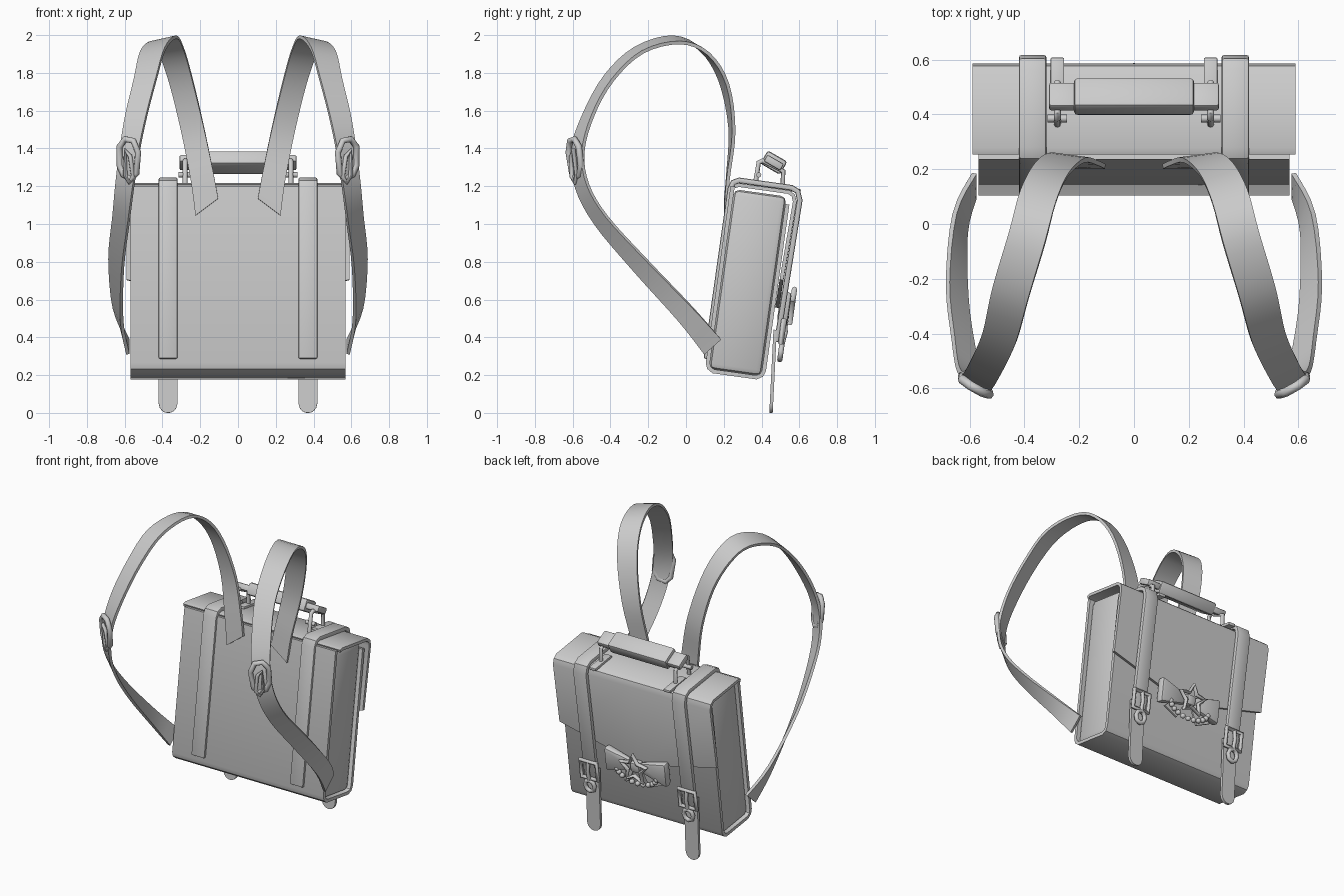
import bpy, bmesh, math
from mathutils import Matrix, Vector

cube = bpy.data.objects.get("Cube")
if cube:
    bpy.data.objects.remove(cube, do_unlink=True)

grey = bpy.data.materials.new("plain_grey")
grey.use_nodes = True
grey.diffuse_color = (0.6, 0.6, 0.6, 1)
grey.node_tree.nodes["Principled BSDF"].inputs["Base Color"].default_value = (0.6, 0.6, 0.6, 1)

WORLD = Matrix.Identity(4)
# Leaning frame of the bag: x across, y depth from the front panel, z height
BAG = Matrix.Translation((0, 0.11, 0.225)) @ Matrix.Rotation(math.radians(-8), 4, 'X')
SIDES = (("left", 1), ("right", -1))


def finish(name, data, frame, thick=0, bevel=0, angle=35):
    """Place an object, apply its modifiers and shade it."""
    ob = bpy.data.objects.new(name, data)
    bpy.context.collection.objects.link(ob)
    ob.matrix_world = frame
    if thick:
        mod = ob.modifiers.new("thickness", 'SOLIDIFY')
        mod.thickness, mod.offset = thick, 0
    if bevel:
        mod = ob.modifiers.new("rounding", 'BEVEL')
        mod.width, mod.segments = bevel, 2
        mod.limit_method = 'ANGLE'
        mod.angle_limit = math.radians(50)
    bpy.ops.object.select_all(action='DESELECT')
    ob.select_set(True)
    bpy.context.view_layer.objects.active = ob
    bpy.ops.object.convert(target='MESH')
    ob = bpy.context.view_layer.objects.active
    bm = bmesh.new()
    bm.from_mesh(ob.data)
    bmesh.ops.recalc_face_normals(bm, faces=bm.faces)
    bm.to_mesh(ob.data)
    bm.free()
    ob.data.materials.clear()
    ob.data.materials.append(grey)
    bpy.ops.object.shade_smooth_by_angle(angle=math.radians(angle))
    return ob


def sheet(name, rows, thick, frame=BAG, bevel=0):
    """Thick sheet through rows of points."""
    bm = bmesh.new()
    grid = [[bm.verts.new(p) for p in row] for row in rows]
    for a, b in zip(grid, grid[1:]):
        for i in range(len(a) - 1):
            bm.faces.new((a[i], a[i + 1], b[i + 1], b[i]))
    mesh = bpy.data.meshes.new(name)
    bm.to_mesh(mesh)
    bm.free()
    return finish(name, mesh, frame, thick, bevel)


def band(name, path, x, half, thick, bevel=0):
    """Strip of constant width following a side profile."""
    return sheet(name, [[(x - half, u, w), (x + half, u, w)] for u, w in path], thick, BAG, bevel)


def box(name, centre, size, frame=BAG, bevel=0.01, flare=None):
    """Rounded box; flare scales the section of its +x or -x end."""
    bm = bmesh.new()
    bmesh.ops.create_cube(bm, size=1)
    for v in bm.verts:
        if flare and v.co.x * flare < 0:
            v.co.y *= 0.6
            v.co.z *= 0.4
        v.co = Vector(a * b for a, b in zip(v.co, size))
    mesh = bpy.data.meshes.new(name)
    bm.to_mesh(mesh)
    bm.free()
    return finish(name, mesh, frame @ Matrix.Translation(centre), 0, bevel)


def tube(name, points, radius, frame=BAG, closed=True):
    """Round bar along a polyline."""
    curve = bpy.data.curves.new(name, 'CURVE')
    curve.dimensions = '3D'
    curve.bevel_depth, curve.bevel_resolution = radius, 2
    curve.use_fill_caps = True
    line = curve.splines.new('POLY')
    line.points.add(len(points) - 1)
    for p, co in zip(line.points, points):
        p.co = (*co, 1)
    line.use_cyclic_u = closed
    return finish(name, curve, frame, angle=50)


def spline(keys, steps=4):
    """Catmull-Rom interpolation of equal-length tuples."""
    out = []
    for i in range(len(keys) - 1):
        quad = [keys[min(max(i + d, 0), len(keys) - 1)] for d in (-1, 0, 1, 2)]
        for k in range(steps):
            t = k / steps
            out.append([b + 0.5 * t * (c - a + t * (2*a - 5*b + 4*c - d + t * (3*(b - c) + d - a)))
                        for a, b, c, d in zip(*quad)])
    return out + [list(keys[-1])]


# Bag body, wrapped panel and pointed flap
box("body", (0, 0.15, 0.49), (1.11, 0.28, 0.96), bevel=0.03)
band("wrap_panel", [(0, 0.985), (0, 0.04), (0.01, 0.015), (0.035, 0), (0.265, 0),
                    (0.29, 0.015), (0.3, 0.04), (0.3, 0.93)], 0, 0.568, 0.022)
flap = []
for u, w in [(0.01, 0.985), (0.03, 0.995), (0.3, 0.995), (0.325, 0.98), (0.337, 0.95)]:
    flap.append([(x, u, w) for x in (-0.59, 0, 0.59)])
flap.append([(-0.59, 0.325, 0.53), (0, 0.322, 0.38), (0.59, 0.325, 0.53)])
sheet("flap", flap, 0.02)

# Shoulder strap keys: centre point, then half-width vector
SHOULDER = [
    (0.165, 0.21, 1.09, 0.06, 0, -0.045), (0.19, 0.222, 1.25, 0.06, 0, -0.02),
    (0.24, 0.243, 1.5, 0.06, 0.01, -0.01), (0.3, 0.2, 1.75, 0.06, 0.02, -0.01),
    (0.35, 0.1, 1.91, 0.065, 0.02, -0.01), (0.39, -0.05, 1.975, 0.065, 0.02, -0.015),
    (0.45, -0.25, 1.92, 0.065, 0.02, -0.01), (0.49, -0.41, 1.77, 0.06, 0.02, -0.01),
    (0.54, -0.52, 1.57, 0.055, 0.025, 0), (0.575, -0.575, 1.38, 0.05, 0.03, 0),
    (0.6, -0.55, 1.2, 0.045, 0.03, 0.01), (0.62, -0.45, 1.02, 0.04, 0.03, 0.02),
    (0.645, -0.25, 0.79, 0.035, 0.033, 0.028), (0.635, 0, 0.52, 0.02, 0.038, 0.034),
    (0.583, 0.14, 0.35, 0, 0.045, 0.04)]

for side, s in SIDES:
    rows = []
    for x, y, z, a, b, c in spline(SHOULDER):
        rows.append([(s * (x - a), y - b, z - c), (s * (x + a), y + b, z + c)])
    sheet(side + "_shoulder_strap", rows, 0.018, WORLD)

    # Strap adjuster: long hexagonal ring, cross bar and prong link
    def on_strap(across, up, out=0):
        return (s * (0.58 + 0.85 * across), -0.575 + 0.5 * across - out - 0.12 * up, 1.34 + up)
    ring = [(0.055, 0.07), (0.02, 0.11), (-0.03, 0.1), (-0.06, 0.04),
            (-0.05, -0.07), (-0.02, -0.1), (0.03, -0.08), (0.055, -0.03)]
    tube(side + "_adjuster_ring", [on_strap(a, b, 0.012) for a, b in ring], 0.017, WORLD)
    link = [(0.02, 0.05), (-0.01, 0.02), (-0.03, -0.09), (-0.005, -0.12), (0.02, -0.08)]
    tube(side + "_adjuster_link", [on_strap(a, b, 0.025) for a, b in link], 0.012, WORLD)

    # Closing strap over the top, with its hanging tail
    x = s * 0.37
    band(side + "_closing_strap",
         [(-0.01, 0.06), (-0.01, 0.97), (0, 1.005), (0.03, 1.02), (0.31, 1.02),
          (0.345, 1.005), (0.362, 0.96), (0.347, 0.2)], x, 0.05, 0.03, 0.009)
    tail = [(0.05, 0.44), (0.05, 0.25), (0.05, 0.05)]
    tail += [(0.05 * math.cos(t), 0.05 - 0.05 * math.sin(t)) for t in (0.5, 0.9, 1.2, 1.45)]
    sheet(side + "_strap_tail", [[(x - h, 0.45 + 0.05 * z, z), (x + h, 0.45 + 0.05 * z, z)]
                                 for h, z in tail], 0.018, WORLD)

    # Closing buckle: frame, prong and lower keeper
    frame = [(x + a * 0.06, 0.368, 0.26 + b * 0.06) for a, b in ((-1, -1), (1, -1), (1, 1), (-1, 1))]
    tube(side + "_buckle_frame", frame, 0.015)
    tube(side + "_buckle_prong", [(x, 0.37, 0.32), (x, 0.385, 0.26), (x, 0.375, 0.18)], 0.012, BAG, False)
    keeper = [(x + 0.035 * math.cos(k * math.pi / 4), 0.375, 0.15 + 0.04 * math.sin(k * math.pi / 4))
              for k in range(8)]
    tube(side + "_buckle_keeper", keeper, 0.014)

    # Handle mount: tilted end tab and wire bracket
    hx = s * 0.28
    grip_frame = Matrix.Translation((0, 0.465, 1.325)) @ Matrix.Rotation(math.radians(-30), 4, 'X')
    box(side + "_handle_tab", (s * 0.255, 0, 0), (0.11, 0.1, 0.04), grip_frame, 0.008)
    tube(side + "_handle_bracket", [(hx, 0.365, 1.2), (hx, 0.385, 1.325), (hx, 0.405, 1.335),
                                    (hx, 0.515, 1.28), (hx, 0.51, 1.18)], 0.013, WORLD, False)
    tube(side + "_bracket_pin", [(hx - 0.035, 0.385, 1.26), (hx + 0.035, 0.385, 1.26)], 0.014, WORLD, False)
    box(side + "_bracket_foot", (hx, 0.27, 1.01), (0.05, 0.18, 0.02), BAG, 0.005)

    # Bow wing and ribbon end
    box(side + "_bow_wing", (s * 0.13, 0.36, 0.39), (0.2, 0.06, 0.17), BAG, 0.018, s)
    sheet(side + "_bow_ribbon", [[(s * 0.02, 0.35, 0.38), (s * 0.07, 0.35, 0.4)],
                                 [(s * 0.08, 0.355, 0.255), (s * 0.18, 0.355, 0.3)]], 0.012)

# Carrying grip
box("handle_grip", (0, 0, 0), (0.44, 0.12, 0.08), grip_frame, 0.014)

# Star outline at the centre of the bow
star = []
for k in range(10):
    r = 0.05 if k % 2 else 0.1
    t = math.pi / 2 + k * math.pi / 5
    star.append((r * math.cos(t), 0.4, 0.39 + r * math.sin(t)))
tube("bow_star", star, 0.014)
box("bow_knot", (0, 0.365, 0.39), (0.07, 0.06, 0.07), BAG, 0.015)

# Bead string below the bow
for k in range(11):
    t = math.pi * (k + 0.5) / 11
    bm = bmesh.new()
    bmesh.ops.create_icosphere(bm, subdivisions=2, radius=0.017)
    mesh = bpy.data.meshes.new("bead")
    bm.to_mesh(mesh)
    bm.free()
    spot = (0.15 * math.cos(t), 0.375, 0.35 - 0.08 * math.sin(t))
    finish("bead", mesh, BAG @ Matrix.Translation(spot), angle=60)
